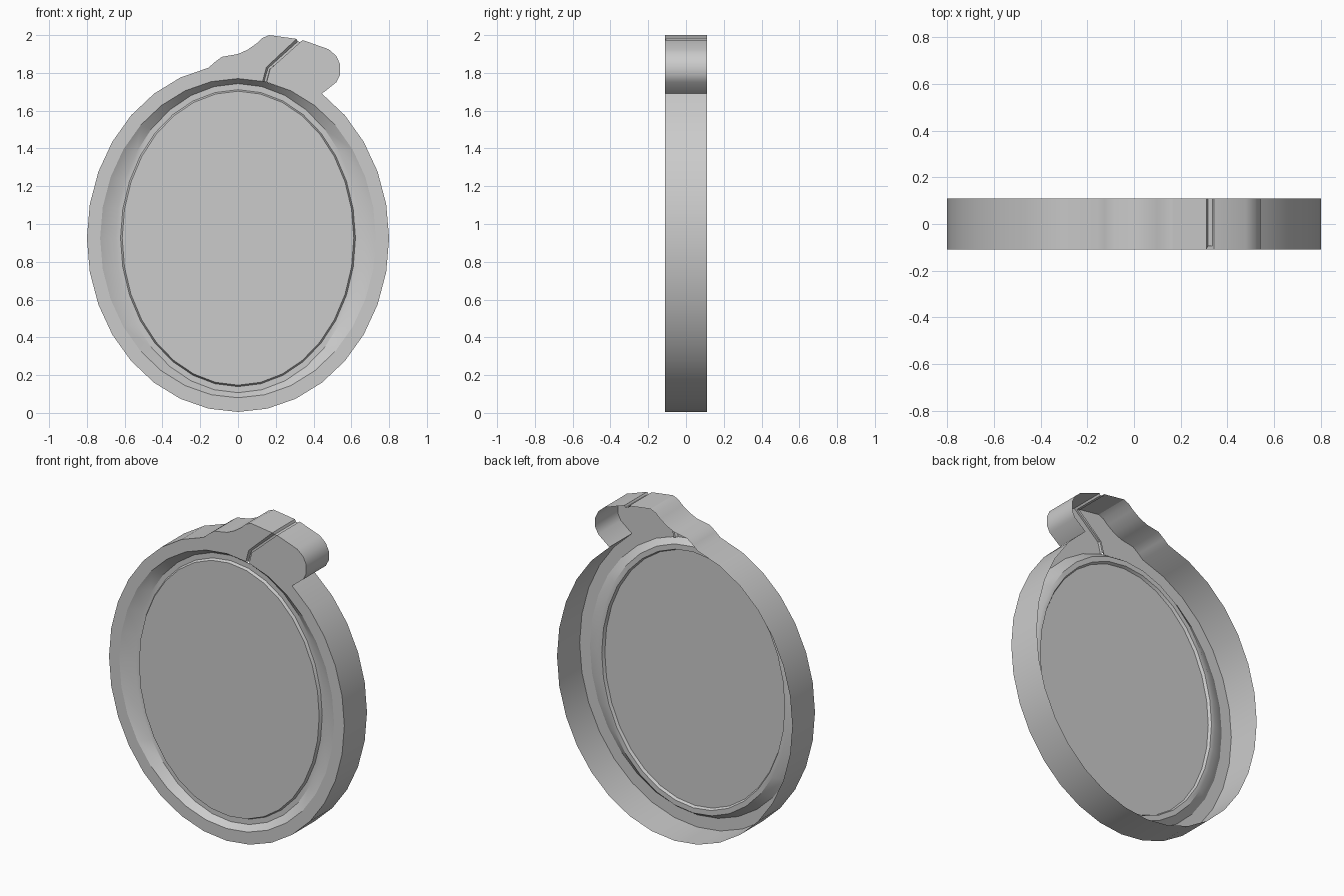
import bpy, bmesh, math

if "Cube" in bpy.data.objects:
    bpy.data.objects.remove(bpy.data.objects["Cube"], do_unlink=True)

SEGS, MID = 32, 0.925
FRONT, BACK = -0.11, 0.11

grey = bpy.data.materials.new("plain_grey")
grey.use_nodes = True
grey.diffuse_color = (0.6, 0.6, 0.6, 1)
grey.node_tree.nodes["Principled BSDF"].inputs["Base Color"].default_value = (0.6, 0.6, 0.6, 1)


def oval(rx, rz, first=0, last=SEGS):
    """Points of an oval, counted from the top towards -x."""
    return [(-rx * math.sin(math.tau * i / SEGS), MID + rz * math.cos(math.tau * i / SEGS))
            for i in range(first, last)]


def add_loop(bm, points, y):
    return [bm.verts.new((x, y, z)) for x, z in points]


def bridge(bm, a, b, closed=True):
    for i in range(len(a) if closed else len(a) - 1):
        j = (i + 1) % len(a)
        bm.faces.new((a[i], a[j], b[j], b[i]))


def finish(bm, name):
    bmesh.ops.remove_doubles(bm, verts=bm.verts, dist=0.0005)
    bmesh.ops.recalc_face_normals(bm, faces=bm.faces)
    # the front panels must look towards -y
    front = max(bm.faces, key=lambda f: abs(f.normal.y) * f.calc_area())
    if front.normal.y > 0:
        bmesh.ops.reverse_faces(bm, faces=bm.faces)
    mesh = bpy.data.meshes.new(name)
    bm.to_mesh(mesh)
    bm.free()
    mesh.materials.append(grey)
    obj = bpy.data.objects.new(name, mesh)
    bpy.context.collection.objects.link(obj)
    bpy.ops.object.select_all(action='DESELECT')
    obj.select_set(True)
    bpy.context.view_layer.objects.active = obj
    bpy.ops.object.shade_smooth_by_angle(angle=math.radians(30))


# Case: open-backed shell with a hinge lug, split by a shallow groove
lug_left = [(0.165, 2.0), (0.13, 1.985), (0.10, 1.957), (0.05, 1.922), (0, 1.90),
            (-0.085, 1.885), (-0.125, 1.855)]
lug_right = [(0.52, 1.75), (0.541, 1.79), (0.541, 1.845), (0.52, 1.89), (0.48, 1.925)]
lip_left = [(0.31, 1.98), (0.15, 1.83), (0.13, 1.755)]
lip_right = [(0.342, 1.974), (0.17, 1.82), (0.152, 1.751)]
floor_left = [(0.316, 1.966), (0.159, 1.825), (0.138, 1.754)]
floor_right = [(0.336, 1.962), (0.168, 1.82), (0.15, 1.751)]

bm = bmesh.new()
left, right = add_loop(bm, lip_left, FRONT), add_loop(bm, lip_right, FRONT)
fl, fr = (add_loop(bm, pts, FRONT + 0.015) for pts in (floor_left, floor_right))
outer = add_loop(bm, lug_left + oval(0.8, 0.92, 1, SEGS - 2) + lug_right, FRONT)
inner = add_loop(bm, oval(0.73, 0.845, 0, SEGS - 1), FRONT)
bm.faces.new([left[0]] + outer + right + inner[::-1] + left[:0:-1])
for a, b in ((left, fl), (fl, fr), (fr, right)):
    bridge(bm, a, b, closed=False)

# Outer wall, running through the groove
rim = [left[0]] + outer + [right[0], fr[0], fl[0]]
rear = [bm.verts.new((v.co.x, BACK, v.co.z)) for v in rim]
bridge(bm, rim, rear)
finish(bm, "case_shell")

# Bezel: sloped ring, narrow ledge and the slightly raised face plate
bm = bmesh.new()
steps = [(0.73, 0.845, FRONT), (0.648, 0.818, -0.07), (0.622, 0.786, -0.07), (0.613, 0.778, -0.087)]
rings = [add_loop(bm, oval(rx, rz), y) for rx, rz, y in steps]
for a, b in zip(rings, rings[1:]):
    bridge(bm, a, b)
bm.faces.new(rings[-1])
finish(bm, "bezel_and_face")
